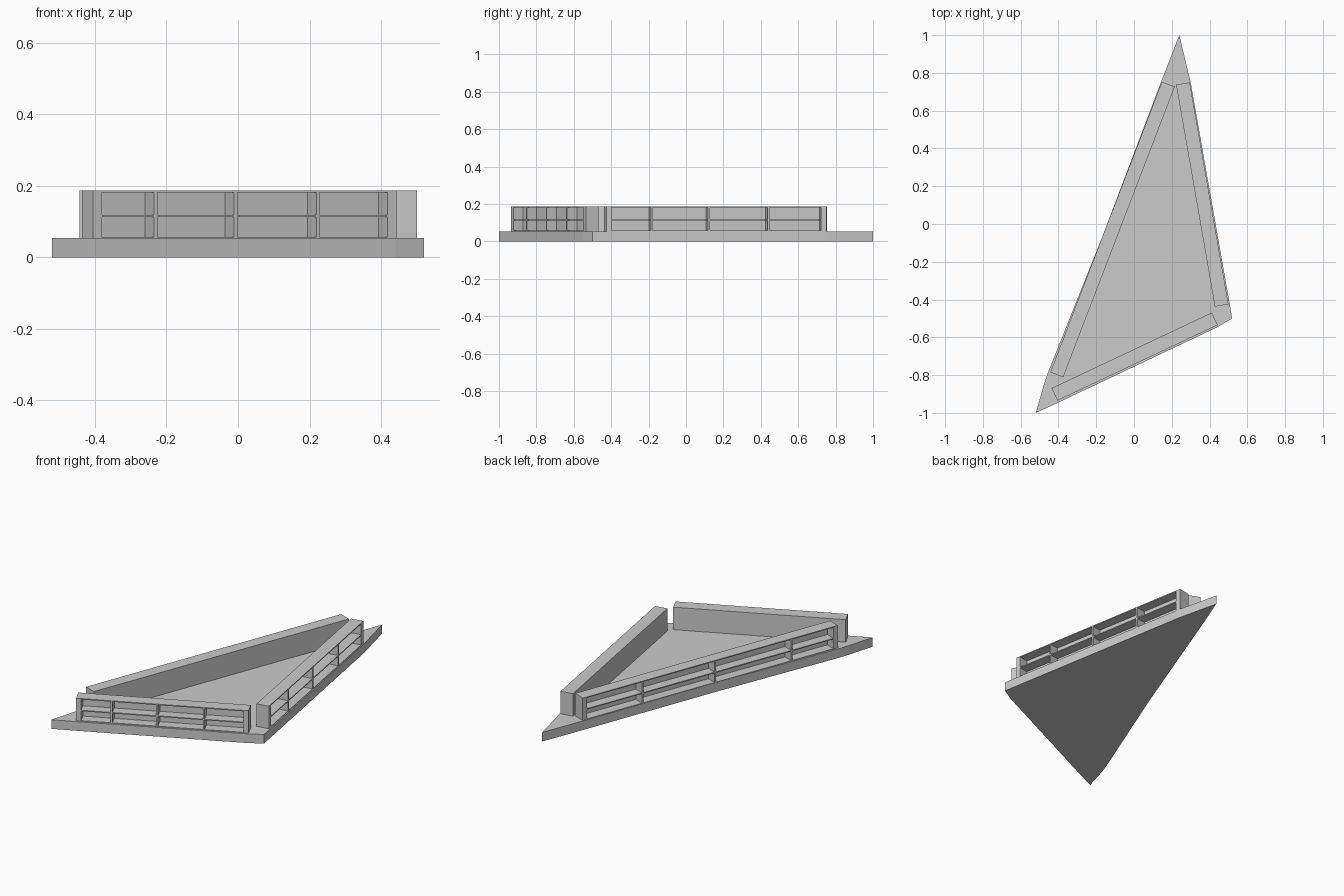
import bpy, bmesh
from math import atan2
from mathutils import Matrix, Vector

if "Cube" in bpy.data.objects:
    bpy.data.objects.remove(bpy.data.objects["Cube"])

BASE_H = 0.054
WALL_TOP = 0.187
THICK = 0.073
RECESS = 0.058


def new_object(name, bm):
    bmesh.ops.recalc_face_normals(bm, faces=bm.faces)
    mesh = bpy.data.meshes.new(name)
    bm.to_mesh(mesh)
    bm.free()
    obj = bpy.data.objects.new(name, mesh)
    bpy.context.collection.objects.link(obj)
    return obj


def add_box(bm, lo, hi):
    lo, hi = Vector(lo), Vector(hi)
    size = hi - lo
    m = Matrix.Translation((lo + hi) / 2) @ Matrix.Diagonal((*size, 1))
    bmesh.ops.create_cube(bm, size=1, matrix=m)


# Triangular base plate with slightly bowed edges
outline = [(0.24, 1.0), (0.145, 0.757), (-0.165, -0.06), (-0.455, -0.785),
           (-0.477, -0.85), (-0.52, -1.0), (-0.40, -0.945), (0.44, -0.547),
           (0.52, -0.5), (0.507, -0.425), (0.30, 0.75)]
bm = bmesh.new()
face = bm.faces.new([bm.verts.new((x, y, 0)) for x, y in outline])
ext = bmesh.ops.extrude_face_region(bm, geom=[face])
top = [v for v in ext["geom"] if isinstance(v, bmesh.types.BMVert)]
bmesh.ops.translate(bm, verts=top, vec=(0, 0, BASE_H))
new_object("base_plate", bm)


# Wall running from a to b along its outer face, with windows recessed outside
def wall(name, a, b, mullions):
    a, b = Vector(a), Vector(b)
    d = b - a
    length = d.length
    bm = bmesh.new()
    add_box(bm, (0, 0, BASE_H - 0.01), (length, THICK, WALL_TOP))
    obj = new_object(name, bm)

    # Two rows of recesses between the end posts and mullions
    cut = bmesh.new()
    edges = [0.028] + [m * length for m in mullions] + [length - 0.028]
    for i in range(len(edges) - 1):
        x0 = edges[i] + (0.005 if i > 0 else 0)
        x1 = edges[i + 1] - (0.005 if i < len(edges) - 2 else 0)
        for z0, z1 in ((0.057, 0.112), (0.118, 0.181)):
            add_box(cut, (x0, -0.05, z0), (x1, RECESS, z1))
    cutter = new_object(name + "_cutter", cut)
    cutter.hide_render = True

    mod = obj.modifiers.new("windows", "BOOLEAN")
    mod.operation = 'DIFFERENCE'
    mod.solver = 'EXACT'
    mod.object = cutter
    bpy.context.view_layer.objects.active = obj
    bpy.ops.object.modifier_apply(modifier=mod.name)
    bpy.data.objects.remove(cutter)

    obj.location = (a.x, a.y, 0)
    obj.rotation_euler = (0, 0, atan2(d.y, d.x))


wall("front_wall", (-0.405, -0.935), (0.443, -0.535), (0.206, 0.47, 0.741))
wall("right_wall", (0.50, -0.425), (0.295, 0.75), (0.206, 0.466, 0.737))
wall("left_wall", (0.148, 0.753), (-0.443, -0.785), (0.235, 0.52, 0.82))
